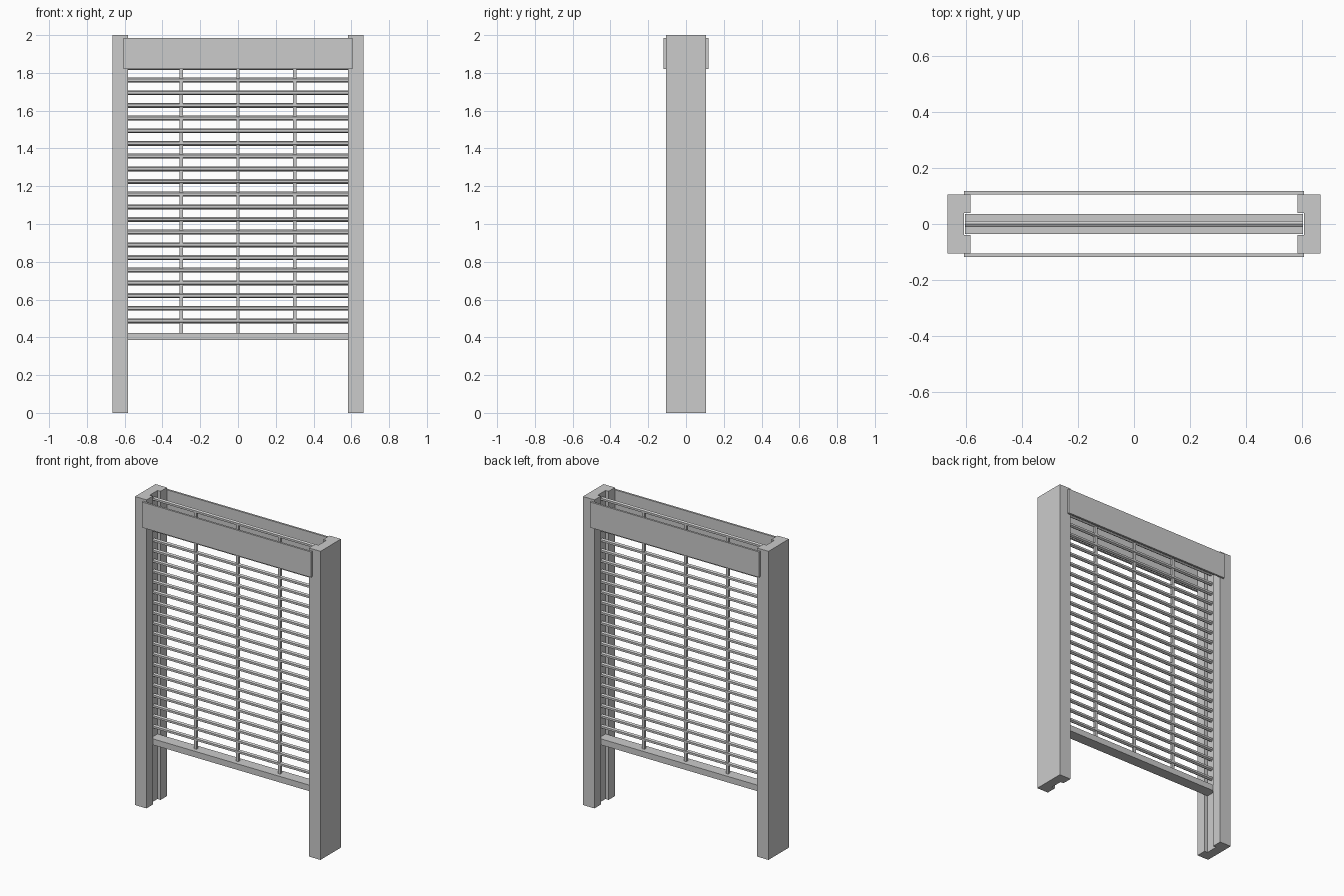
import bpy, bmesh, math

if "Cube" in bpy.data.objects:
    bpy.data.objects.remove(bpy.data.objects["Cube"])


def prism(name, profile, axis, lo, hi):
    """Extrude a 2D profile along x (profile = y,z) or z (profile = x,y)."""
    bm = bmesh.new()
    put = (lambda p, t: (t, p[0], p[1])) if axis == 'x' else (lambda p, t: (p[0], p[1], t))
    a = [bm.verts.new(put(p, lo)) for p in profile]
    b = [bm.verts.new(put(p, hi)) for p in profile]
    n = len(profile)
    bm.faces.new(a)
    bm.faces.new(b)
    for i in range(n):
        j = (i + 1) % n
        bm.faces.new((a[i], a[j], b[j], b[i]))
    bmesh.ops.recalc_face_normals(bm, faces=bm.faces)
    me = bpy.data.meshes.new(name)
    bm.to_mesh(me)
    bm.free()
    ob = bpy.data.objects.new(name, me)
    bpy.context.collection.objects.link(ob)
    return ob


def rect(a0, a1, b0, b1):
    return [(a0, b0), (a1, b0), (a1, b1), (a0, b1)]


# Side posts with a guide groove on the inner face
post = [(0.665, -0.105), (0.665, 0.105), (0.583, 0.105), (0.583, 0.04),
        (0.605, 0.04), (0.605, -0.04), (0.583, -0.04), (0.583, -0.105)]
for side, s in (("left", -1), ("right", 1)):
    prism(side + "_post", [(x * s, y) for x, y in post], 'z', 0, 2)

# Cover boards at the head, front and back
for side, s in (("front", -1), ("back", 1)):
    prism(side + "_cover", rect(s * 0.105, s * 0.118, 1.82, 1.985), 'x', -0.606, 0.606)

# Slats with a six-sided section
PITCH = 0.0671
for i in range(23):
    z = 0.487 + i * PITCH
    hexagon = [(0.013 * math.sin(k * math.pi / 3), z + 0.013 * math.cos(k * math.pi / 3))
               for k in range(6)]
    prism(f"slat_{i + 1}", hexagon, 'x', -0.602, 0.602)

# Bottom rail
prism("bottom_rail", rect(-0.036, 0.036, 0.385, 0.424), 'x', -0.602, 0.602)

# Vertical tie rods
for i, x in enumerate((-0.3, 0, 0.3)):
    prism(f"tie_rod_{i + 1}", rect(x - 0.009, x + 0.009, -0.008, 0.008), 'z', 0.42, 1.96)
